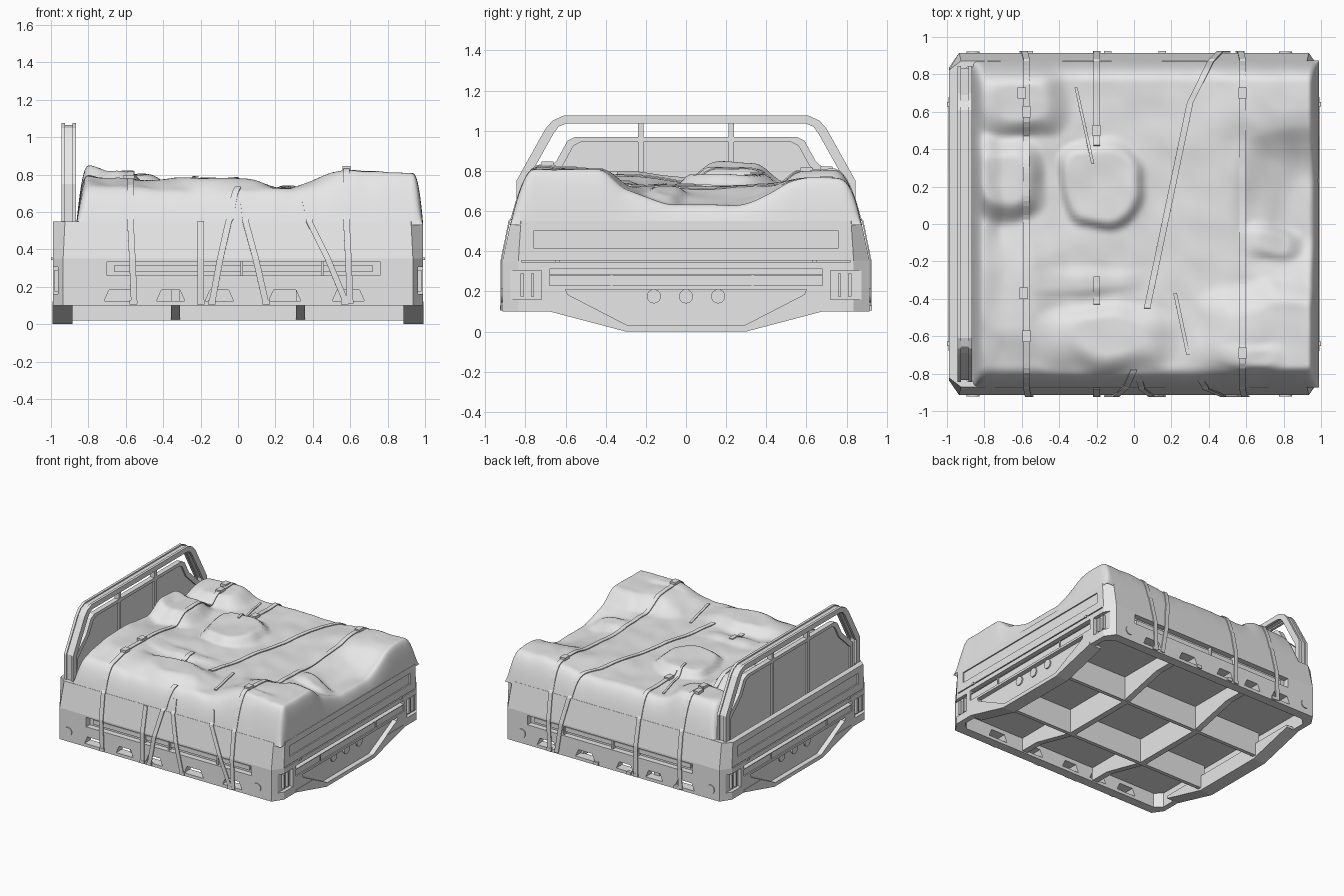
import bpy, bmesh, math
from mathutils import Vector, noise

if "Cube" in bpy.data.objects:
    bpy.data.objects.remove(bpy.data.objects["Cube"])

GREY = bpy.data.materials.new("plain_grey")
GREY.use_nodes = True
GREY.diffuse_color = (0.8, 0.8, 0.8, 1)
GREY.node_tree.nodes["Principled BSDF"].inputs["Base Color"].default_value = (0.8, 0.8, 0.8, 1)


def finish(name, bm):
    bmesh.ops.recalc_face_normals(bm, faces=bm.faces)
    mesh = bpy.data.meshes.new(name)
    bm.to_mesh(mesh)
    bm.free()
    mesh.materials.append(GREY)
    obj = bpy.data.objects.new(name, mesh)
    bpy.context.collection.objects.link(obj)
    return obj


def prism(bm, pts, lo, hi, axis="x"):
    """Extrude a profile: (y, z) points along x, or (x, z) points along y."""
    place = (lambda p, t: (t, p[0], p[1])) if axis == "x" else (lambda p, t: (p[0], t, p[1]))
    a = [bm.verts.new(place(p, lo)) for p in pts]
    b = [bm.verts.new(place(p, hi)) for p in pts]
    bm.faces.new(a)
    bm.faces.new(b[::-1])
    for i in range(len(pts)):
        j = (i + 1) % len(pts)
        bm.faces.new((a[i], b[i], b[j], a[j]))


def rect(a0, a1, z0, z1):
    return [(a0, z0), (a1, z0), (a1, z1), (a0, z1)]


def disc(a, z, r=0.035, n=20):
    return [(a + r * math.cos(math.tau * i / n), z + r * math.sin(math.tau * i / n)) for i in range(n)]


def mirrored(half):
    """Close a half outline across the middle."""
    return half + [(-a, z) for a, z in reversed(half)]


def band(outer, inner):
    """A mirrored strip between two outlines, both listed from foot to top."""
    return mirrored(outer) + [(-a, z) for a, z in inner] + inner[::-1]


def both(bm, pts, lo, hi, axis="x"):
    """The same prism on two opposite sides."""
    prism(bm, pts, lo, hi, axis)
    prism(bm, pts, -hi, -lo, axis)


def part(name, pieces):
    bm = bmesh.new()
    for pts, lo, hi in pieces:
        prism(bm, pts, lo, hi)
    return finish(name, bm)


# Tub walls: a lofted ring with chamfered corners
def ring(bm, x, y, cx, cy, z):
    q = [(x, -y + cy), (x, y - cy), (x - cx, y), (-x + cx, y)]
    return [bm.verts.new((s * a, s * b, z)) for s in (1, -1) for a, b in q]


bm = bmesh.new()
loops = [ring(bm, 0.99, 0.915, 0.055, 0.08, 0.1), ring(bm, 0.99, 0.915, 0.055, 0.08, 0.35),
         ring(bm, 0.99, 0.872, 0.065, 0.05, 0.55), ring(bm, 0.945, 0.84, 0.055, 0.05, 0.55),
         ring(bm, 0.945, 0.84, 0.055, 0.05, 0.1)]
for k, loop in enumerate(loops):
    nxt = loops[(k + 1) % len(loops)]
    for i in range(8):
        j = (i + 1) % 8
        bm.faces.new((loop[i], loop[j], nxt[j], nxt[i]))
tub = finish("tub_walls", bm)

# Tapered end plates, merged into the tub
bm = bmesh.new()
both(bm, mirrored([(0.68, 0.12), (0.68, 0.1), (0.3, 0)]), 0.885, 0.993)
plates = finish("end_plate_helper", bm)

# Recesses in the ends, slots and windows in the sides
bm = bmesh.new()
both(bm, mirrored([(0.6, 0.21), (0.59, 0.185), (0.29, 0.03)]), 0.953, 1.05)
both(bm, rect(-0.68, 0.68, 0.285, 0.312), 0.953, 1.05)
both(bm, rect(-0.68, 0.68, 0.228, 0.28), 0.981, 1.05)
both(bm, rect(-0.76, 0.76, 0.415, 0.5), 0.98, 1.05)
both(bm, rect(-0.82, 0.82, 0.346, 0.354), 0.98, 1.05)
for s in (1, -1):
    both(bm, rect(s * 0.72, s * 0.875, 0.16, 0.305), 0.962, 1.05)
both(bm, rect(-0.7, 0.76, 0.26, 0.335), 0.87, 1.0, "y")
for x, w in ((-0.63, 0.06), (-0.36, 0.05), (-0.1, 0.05), (0.25, 0.06), (0.59, 0.06)):
    window = [(x - w - 0.025, 0.125), (x - w, 0.182), (x + w, 0.182), (x + w + 0.025, 0.125)]
    both(bm, window, 0.8, 1.0, "y")
cutter = finish("recess_helper", bm)

for helper, op in ((plates, "UNION"), (cutter, "DIFFERENCE")):
    helper.hide_render = True
    mod = tub.modifiers.new(op.lower(), "BOOLEAN")
    mod.operation, mod.object, mod.solver = op, helper, "EXACT"
graph = bpy.context.evaluated_depsgraph_get()
baked = bpy.data.meshes.new_from_object(tub.evaluated_get(graph))
tub.modifiers.clear()
tub.data = baked
for helper in (plates, cutter):
    bpy.data.objects.remove(helper)

# Floor and the rib grid beneath it
part("floor", [(rect(-0.85, 0.85, 0.215, 0.25), -0.95, 0.95)])
rib = mirrored([(0.85, 0.22), (0.85, 0.11), (0.68, 0.11), (0.3, 0.02)])
part("cross_ribs", [(rib, x - 0.024, x + 0.024) for x in (-0.335, 0.335)])
part("long_ribs", [(rect(y - 0.015, y + 0.015, 0.02, 0.22), -0.92, 0.92) for y in (-0.31, 0.31)])

# Bars and studs on the ends
bm = bmesh.new()
for y in (-0.16, 0, 0.16):
    both(bm, disc(y, 0.175), 0.948, 0.963)
for s in (1, -1):
    for y in (0.765, 0.815):
        both(bm, rect(s * y - 0.008, s * y + 0.008, 0.175, 0.29), 0.957, 0.982)
    both(bm, rect(s * 0.64 - 0.012, s * 0.64 + 0.012, 0.343, 0.357), 0.98, 1.0)
for y in (-0.37, 0.33):
    both(bm, rect(y - 0.005, y + 0.005, 0.23, 0.285), 0.975, 0.988)
finish("end_fittings", bm)

# Bars and studs on the long sides
bm = bmesh.new()
both(bm, rect(-0.66, 0.72, 0.28, 0.315), 0.865, 0.885, "y")
for x in (-0.2, 0.02, 0.45):
    both(bm, rect(x - 0.006, x + 0.006, 0.255, 0.34), 0.865, 0.903, "y")
for x in (-0.86, 0.81):
    both(bm, disc(x, 0.18), 0.905, 0.922, "y")
finish("side_fittings", bm)


# Headboard: channel-section hoop, panel, rim and posts
def hoop(g):
    return band([(0.845 - g, 0.45), (0.845 - g, 0.75), (0.7 - g, 1.01), (0.665 - g, 1.05), (0.61, 1.075 - g)],
                [(0.8 + g, 0.45), (0.8 + g, 0.735), (0.66 + g, 0.985), (0.635 + g, 1.02), (0.6, 1.035 + g)])


part("headboard_hoop", [(hoop(0), -0.945, -0.925), (hoop(0.01), -0.926, -0.884), (hoop(0), -0.885, -0.865)])
edge = [(0.785, 0.45), (0.785, 0.72), (0.645, 0.85), (0.59, 0.95), (0.55, 0.97)]
part("headboard_panel", [(mirrored(edge), -0.912, -0.898)])
part("headboard_rim", [(band(edge, [(a - 0.03, z - 0.025) for a, z in edge]), -0.925, -0.885)])
part("headboard_posts", [(rect(y - 0.014, y + 0.014, 0.45, 1.05), -0.925, -0.885) for y in (-0.225, 0.225)])

# Covered load: centre x, y, half sizes, height, softness
LUMPS = [(-0.62, 0.66, 0.3, 0.22, 0.07, 0.6), (-0.7, 0.24, 0.24, 0.25, 0.085, 0.5),
         (-0.18, 0.22, 0.24, 0.25, 0.055, 0.25), (-0.15, -0.6, 0.42, 0.2, 0.055, 0.6),
         (0.85, 0.74, 0.55, 0.34, 0.04, 0.7), (0.85, -0.6, 0.6, 0.32, 0.08, 0.5),
         (1.0, 0.08, 0.5, 0.46, -0.09, 0.7), (0.74, -0.1, 0.18, 0.1, 0.035, 0.6),
         (-0.7, -0.4, 0.35, 0.5, 0.05, 0.7), (0.64, -0.71, 0.2, 0.09, 0.015, 0.6),
         (-0.83, 0, 0.14, 0.9, 0.03, 0.8), (-0.25, -0.3, 0.35, 0.08, 0.02, 0.8)]


def ease(t):
    t = max(0, min(1, t))
    return t * t * (3 - 2 * t)


def height(x, y):
    top = 0.725
    wx = x + 0.05 * noise.noise(Vector((x * 4, y * 4, 8)))
    wy = y + 0.05 * noise.noise(Vector((x * 4, y * 4, 2)))
    for cx, cy, hx, hy, h, soft in LUMPS:
        r = (abs((wx - cx) / hx) ** 3 + abs((wy - cy) / hy) ** 3) ** (1 / 3)
        top += h * ease((1 - r) / soft)
    top += 0.015 * noise.noise(Vector((x * 3, y * 3, 1)))
    top += 0.008 * noise.noise(Vector((x * 9 + y * 3, y * 6, 4)))
    dx = min((x + 0.865) / 0.075, (0.99 - x) / 0.065)
    dy = (0.875 - abs(y)) / 0.13
    fall = 1
    for d in (dx, dy):
        fall *= 1 - (1 - max(0, min(1, d))) ** 2.8
    return 0.53 + (top - 0.53) * fall


N = 140
bm = bmesh.new()
steps = [math.sin(math.pi / 2 * (2 * i / N - 1)) for i in range(N + 1)]
grid = []
for u in steps:
    x = 0.0625 + 0.9275 * u
    grid.append([bm.verts.new((x, 0.875 * v, height(x, 0.875 * v))) for v in steps])
for i in range(N):
    for j in range(N):
        bm.faces.new((grid[i][j], grid[i + 1][j], grid[i + 1][j + 1], grid[i][j + 1]))
cover = finish("load_cover", bm)
cover.data.polygons.foreach_set("use_smooth", [True] * len(cover.data.polygons))


# Tie-down straps
def over(x0, y0, x1, y1, n=70):
    """Points along the cover between two places."""
    pts = [(x0 + (x1 - x0) * i / n, y0 + (y1 - y0) * i / n) for i in range(n + 1)]
    return [(x, y, height(x, y) + 0.007) for x, y in pts]


def hang(x0, x1, side):
    """Points down the outside of a long wall."""
    mid = x0 + (x1 - x0) * 0.5
    return [(x0, side * 0.88, 0.55), (mid, side * 0.921, 0.35), (x1, side * 0.921, 0.11)]


def strap(name, path, w=0.017):
    bm = bmesh.new()
    rows = [[bm.verts.new((x + s * w, y, z)) for s in (-1, 1)] for x, y, z in path]
    for a, b in zip(rows, rows[1:]):
        bm.faces.new((a[0], a[1], b[1], b[0]))
    obj = finish(name, bm)
    mod = obj.modifiers.new("thickness", "SOLIDIFY")
    mod.thickness, mod.offset = 0.007, 0


for name, x in (("rear_strap", -0.575), ("front_strap", 0.58)):
    strap(name, hang(x, x + 0.02, -1)[::-1] + over(x, -0.868, x, 0.868) + hang(x, x - 0.02, 1))
strap("middle_strap_a", over(-0.2, 0.42, -0.2, 0.868) + hang(-0.2, -0.2, 1))
strap("middle_strap_b", over(-0.2, -0.43, -0.2, -0.28))
strap("diagonal_strap", over(0.07, -0.45, 0.3, 0.65) + over(0.31, 0.67, 0.41, 0.868) + hang(0.42, 0.5, 1))
strap("short_strap_a", over(-0.31, 0.73, -0.22, 0.32), 0.008)
strap("short_strap_b", over(0.22, -0.37, 0.29, -0.7), 0.01)
strap("side_strap_a", over(0.0, -0.78, -0.04, -0.868) + hang(-0.05, -0.14, -1))
strap("side_strap_b", over(0.03, -0.84, 0.04, -0.868, 8) + hang(0.04, 0.15, -1))
strap("side_strap_c", over(0.36, -0.84, 0.38, -0.868, 8) + hang(0.38, 0.58, -1))
strap("side_strap_d", hang(-0.2, -0.2, -1))

# Buckles on the cover and hooks under the sill
bm = bmesh.new()
for x, y in ((-0.6, 0.7), (-0.575, 0.6), (-0.2, 0.5), (0.58, 0.7), (-0.59, -0.37), (-0.575, -0.6), (0.58, -0.69)):
    z = height(x, y)
    prism(bm, rect(x - 0.022, x + 0.022, z, z + 0.022), y - 0.03, y + 0.03, "y")
finish("buckles", bm)
bm = bmesh.new()
for x in (-0.56, -0.2, -0.14, 0.15, 0.57):
    both(bm, rect(x - 0.02, x + 0.02, 0.105, 0.13), 0.9, 0.926, "y")
finish("hooks", bm)
